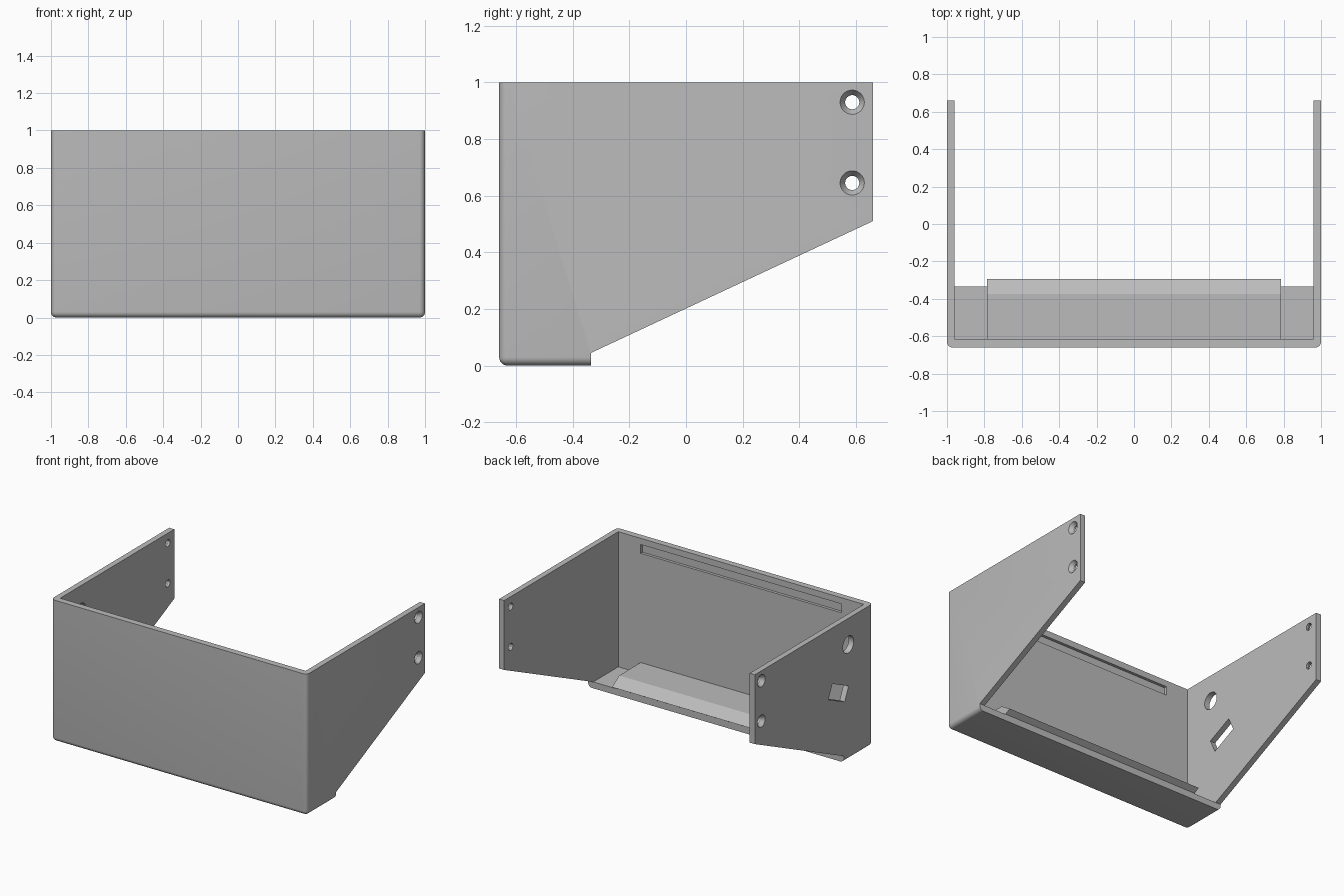
import bpy, bmesh, math
from mathutils import Matrix, Vector

default = bpy.data.objects.get("Cube")
if default:
    bpy.data.objects.remove(default, do_unlink=True)

grey = bpy.data.materials.new("plain grey")
grey.use_nodes = True
color = (0.5, 0.5, 0.5, 1)
grey.diffuse_color = color
grey.node_tree.nodes["Principled BSDF"].inputs["Base Color"].default_value = color


def finish(bm, name):
    bmesh.ops.recalc_face_normals(bm, faces=bm.faces)
    mesh = bpy.data.meshes.new(name)
    bm.to_mesh(mesh)
    bm.free()
    mesh.materials.append(grey)
    obj = bpy.data.objects.new(name, mesh)
    bpy.context.collection.objects.link(obj)
    return obj


def extrude_profile(points, half_width):
    """Side profile in y, z swept symmetrically along x."""
    bm = bmesh.new()
    face = bm.faces.new([bm.verts.new((-half_width, y, z)) for y, z in points])
    swept = bmesh.ops.extrude_face_region(bm, geom=[face])
    verts = [v for v in swept["geom"] if isinstance(v, bmesh.types.BMVert)]
    bmesh.ops.translate(bm, verts=verts, vec=(2 * half_width, 0, 0))
    return bm


def box(name, center, size, tilt=0):
    bm = bmesh.new()
    matrix = (Matrix.Translation(center) @ Matrix.Rotation(tilt, 4, "X")
              @ Matrix.Diagonal((*size, 1)))
    bmesh.ops.create_cube(bm, size=1, matrix=matrix)
    return finish(bm, name)


def cone_x(name, center, r_low, r_high, depth):
    """Cone or cylinder along x, r_low on the -x end."""
    bm = bmesh.new()
    matrix = Matrix.Translation(center) @ Matrix.Rotation(math.pi / 2, 4, "Y")
    bmesh.ops.create_cone(bm, cap_ends=True, segments=40, radius1=r_low,
                          radius2=r_high, depth=depth, matrix=matrix)
    return finish(bm, name)


def cut(target, cutter):
    mod = target.modifiers.new(cutter.name, "BOOLEAN")
    mod.operation = "DIFFERENCE"
    mod.solver = "EXACT"
    mod.object = cutter
    bpy.context.view_layer.objects.active = target
    bpy.ops.object.modifier_apply(modifier=mod.name)
    bpy.data.objects.remove(cutter, do_unlink=True)


# Housing: side outline swept across, outer front and bottom edges rounded
front, lip, back = -0.66, -0.335, 0.66
bm = extrude_profile([(front, 0), (lip, 0), (lip, 0.045), (back, 0.51),
                      (back, 1), (front, 1)], 1)
rounded = []
for e in bm.edges:
    a, b = (v.co for v in e.verts)
    on_front = abs(a.y - front) < 1e-4 and abs(b.y - front) < 1e-4
    on_floor = max(a.z, b.z) < 1e-4
    on_side = abs(a.x - b.x) < 1e-4
    if (on_front and (on_side or on_floor)) or (on_floor and on_side):
        rounded.append(e)
bmesh.ops.bevel(bm, geom=rounded, offset=0.03, segments=6, profile=0.5,
                affect="EDGES")
housing = finish(bm, "housing")

# Hollow interior, open at the top and back
cut(housing, box("interior", (0, 0.6925, 1.045), (1.92, 2.615, 2)))

# Long slot inside the front wall
cut(housing, box("slot", (0, -0.6, 0.925), (1.57, 0.07, 0.062)))

# Countersunk screw holes on both sides
for side in (-1, 1):
    for z in (0.645, 0.93):
        cut(housing, cone_x("screw_hole", (side, 0.587, z), 0.025, 0.025, 0.2))
        wide, narrow = 0.0435, 0.025
        radii = (wide, narrow) if side < 0 else (narrow, wide)
        cut(housing, cone_x("countersink", (side * 0.9875, 0.587, z), *radii, 0.027))

# Round and tilted rectangular openings in the right wall
cut(housing, cone_x("round_opening", (-1, -0.385, 0.815), 0.06, 0.06, 0.2))
cut(housing, box("plug_opening", (-1, -0.275, 0.515), (0.2, 0.2, 0.105),
                 math.radians(25)))

# Raised ledge on the floor with a sloped rear lip
ledge = finish(extrude_profile([(-0.62, 0.04), (lip, 0.04), (lip, 0.047),
                                (-0.295, 0.07), (-0.375, 0.122),
                                (-0.62, 0.122)], 0.785), "floor_ledge")

for obj in (housing, ledge):
    bpy.ops.object.select_all(action="DESELECT")
    obj.select_set(True)
    bpy.context.view_layer.objects.active = obj
    bpy.ops.object.shade_smooth_by_angle(angle=math.radians(30))
